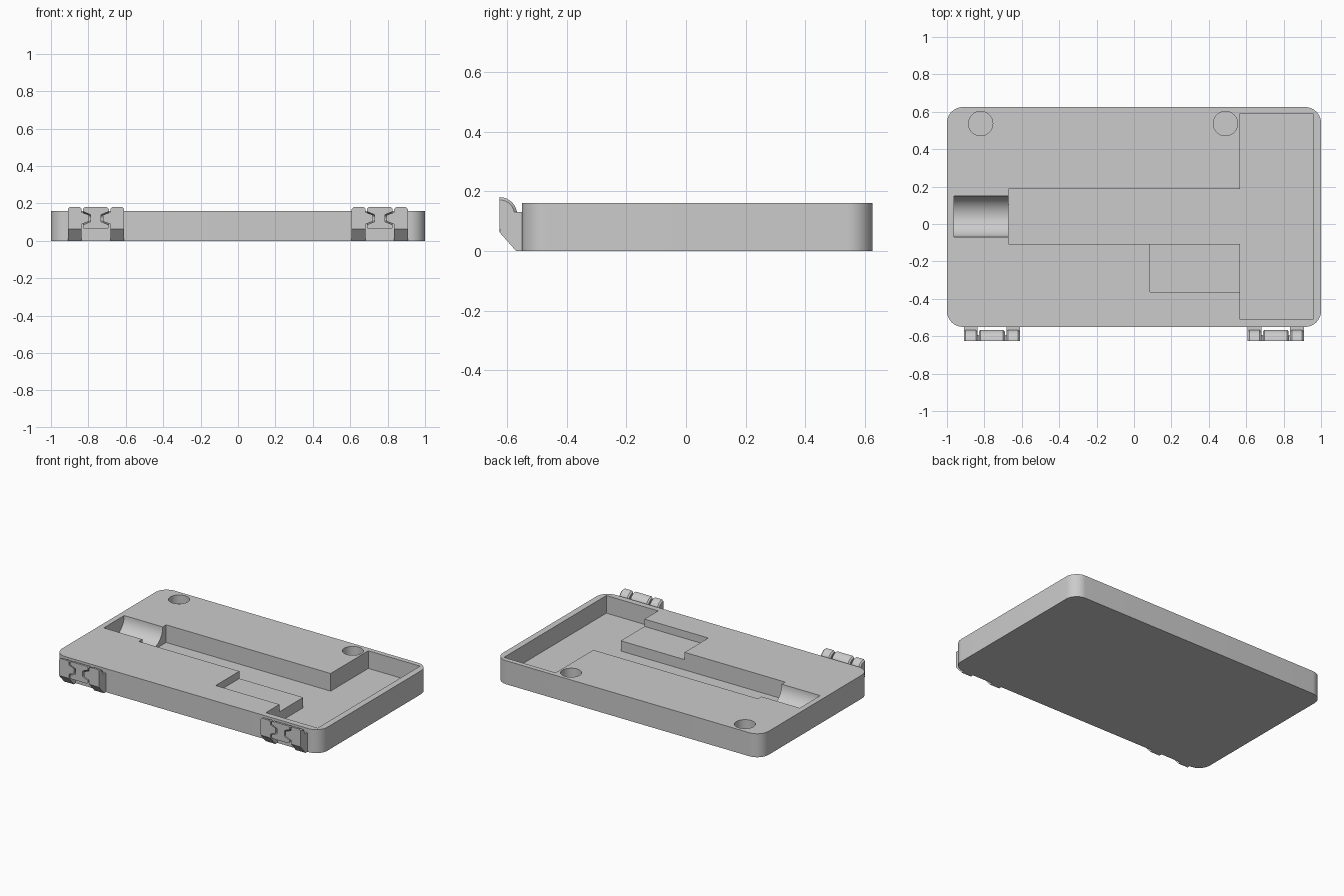
import bpy, bmesh, math
from mathutils import Vector

cube = bpy.data.objects.get("Cube")
if cube:
    bpy.data.objects.remove(cube, do_unlink=True)

grey = bpy.data.materials.new("plain_grey")
grey.use_nodes = True
colour = (0.6, 0.6, 0.6, 1)
grey.diffuse_color = colour
grey.node_tree.nodes["Principled BSDF"].inputs["Base Color"].default_value = colour


def finish(name, bm):
    bmesh.ops.remove_doubles(bm, verts=bm.verts, dist=1e-5)
    bmesh.ops.recalc_face_normals(bm, faces=bm.faces)
    mesh = bpy.data.meshes.new(name)
    bm.to_mesh(mesh)
    bm.free()
    mesh.materials.append(grey)
    ob = bpy.data.objects.new(name, mesh)
    bpy.context.collection.objects.link(ob)
    return ob


def prism(name, points, offset):
    """Extrude a flat outline along an offset."""
    bm = bmesh.new()
    face = bm.faces.new([bm.verts.new(p) for p in points])
    ext = bmesh.ops.extrude_face_region(bm, geom=[face], use_keep_orig=True)
    verts = [g for g in ext["geom"] if isinstance(g, bmesh.types.BMVert)]
    bmesh.ops.translate(bm, verts=verts, vec=Vector(offset))
    return finish(name, bm)


def activate(ob):
    bpy.ops.object.select_all(action="DESELECT")
    ob.select_set(True)
    bpy.context.view_layer.objects.active = ob


def smooth(ob):
    activate(ob)
    bpy.ops.object.shade_smooth_by_angle(angle=math.radians(30))


def cut(target, cutter):
    mod = target.modifiers.new("cut", "BOOLEAN")
    mod.operation = "DIFFERENCE"
    mod.solver = "EXACT"
    mod.object = cutter
    activate(target)
    bpy.ops.object.modifier_apply(modifier=mod.name)
    bpy.data.objects.remove(cutter, do_unlink=True)


def circle(cx, cy, r, n=48):
    angles = [math.tau * i / n for i in range(n)]
    return [(cx + r * math.cos(a), cy + r * math.sin(a)) for a in angles]


# Tray body with rounded corners
FRONT, BACK, TOP, FLOOR, R, STEPS = -0.55, 0.625, 0.16, 0.04, 0.085, 12
corners = [(1 - R, BACK - R), (R - 1, BACK - R), (R - 1, FRONT + R), (1 - R, FRONT + R)]
outline = []
for q, (cx, cy) in enumerate(corners):
    for i in range(STEPS + 1):
        a = math.pi / 2 * (q + i / STEPS)
        outline.append((cx + R * math.cos(a), cy + R * math.sin(a), 0))
body = prism("tray_body", outline, (0, 0, TOP))


def pocket(points, floor):
    cut(body, prism("pocket_cutter", [(x, y, floor) for x, y in points], (0, 0, 0.3)))


# Deep pocket: long channel joined to the wide end bay
pocket([(-0.672, -0.108), (0.567, -0.108), (0.567, -0.51), (0.957, -0.51),
        (0.957, 0.592), (0.567, 0.592), (0.567, 0.187), (-0.672, 0.187)], FLOOR)
# Shallow side pocket, overlapping the deep one
pocket([(0.086, -0.363), (0.6, -0.363), (0.6, -0.09), (0.086, -0.09)], 0.11)
# Round sockets near the back edge
for x in (-0.82, 0.489):
    pocket(circle(x, 0.537, 0.065), 0.1)
# Half-round trough at the end of the channel
trough = [(-0.962, y, z) for y, z in circle(0.04, TOP, 0.11)]
cut(body, prism("trough_cutter", trough, (0.32, 0, 0)))
smooth(body)

# Hinges: half-round knuckles turned about the front seam
SEAM, AXIS = -0.625, 0.121


def knuckle(name, profile, cx, side=1, n=16):
    bm = bmesh.new()
    rows = []
    for i in range(n + 1):
        a = math.pi * i / n
        rows.append([bm.verts.new((cx + side * x, SEAM + r * math.sin(a), AXIS + r * math.cos(a)))
                     for x, r in profile])
    bm.faces.new(rows[0])
    bm.faces.new(rows[-1])
    for a, b in zip(rows, rows[1:]):
        for j in range(len(profile) - 1):
            quad = [a[j], a[j + 1], b[j + 1], b[j]]
            if profile[j][1] == 0:
                quad = [a[j], a[j + 1], b[j + 1]]
            elif profile[j + 1][1] == 0:
                quad = [a[j], a[j + 1], b[j]]
            bm.faces.new(quad)
    smooth(finish(name, bm))


pin = [(0.15, 0), (0.15, 0.05), (0.141, 0.059), (0.086, 0.059), (0.077, 0.05),
       (0.077, 0.032), (0.037, 0.017), (0.037, 0)]
half = [(0.028, 0), (0.028, 0.019), (0.069, 0.036), (0.069, 0.05), (0.06, 0.059)]
socket = half + [(-x, r) for x, r in reversed(half)]
arm = [(-0.54, 0), (-0.57, 0), (SEAM, 0.062), (-0.605, 0.13), (-0.54, 0.13)]

for label, cx in (("right", -0.76), ("left", 0.758)):
    knuckle(label + "_hinge_middle", socket, cx)
    for part, side in (("inner" if cx < 0 else "outer", 1), ("outer" if cx < 0 else "inner", -1)):
        knuckle(f"{label}_hinge_{part}_knuckle", pin, cx, side)
        prism(f"{label}_hinge_{part}_arm", [(cx + side * 0.077, y, z) for y, z in arm],
              (side * 0.073, 0, 0))
